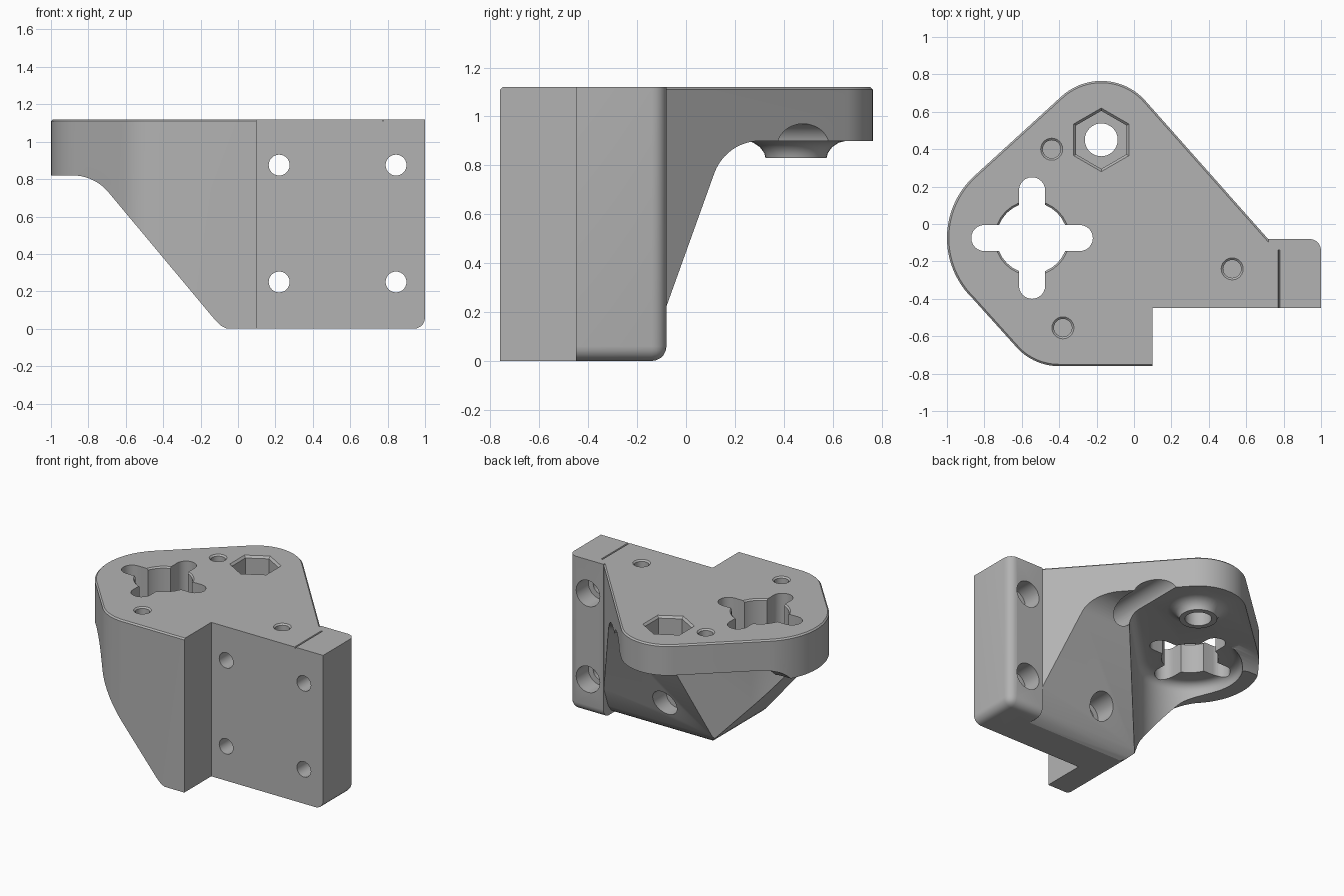
import bpy, bmesh
from math import cos, sin, radians, pi

if "Cube" in bpy.data.objects:
    bpy.data.objects.remove(bpy.data.objects["Cube"])

TOP = 1.12
CROSS = (-0.545, -0.075)
NUT = (-0.175, 0.45)

grey = bpy.data.materials.new("plain grey")
grey.use_nodes = True
grey.diffuse_color = (0.45, 0.45, 0.45, 1)
grey.node_tree.nodes["Principled BSDF"].inputs["Base Color"].default_value = (0.45, 0.45, 0.45, 1)


def arc(cx, cy, r, start, end, n=12):
    angles = [radians(start + (end - start) * i / n) for i in range(n + 1)]
    return [(cx + r * cos(a), cy + r * sin(a)) for a in angles]


def finish(name, bm):
    bmesh.ops.recalc_face_normals(bm, faces=bm.faces)
    mesh = bpy.data.meshes.new(name)
    bm.to_mesh(mesh)
    bm.free()
    obj = bpy.data.objects.new(name, mesh)
    bpy.context.collection.objects.link(obj)
    mesh.materials.append(grey)
    return obj


def prism(name, outline, lo, hi, axis="z", bevel=None, width=0.0, segments=1):
    """Extrude a 2D outline along an axis; bevel(midpoint) picks edges to round."""
    place = {"x": lambda a, b, t: (t, a, b),
             "y": lambda a, b, t: (a, t, b),
             "z": lambda a, b, t: (a, b, t)}[axis]
    bm = bmesh.new()
    rings = [[bm.verts.new(place(a, b, t)) for a, b in outline] for t in (lo, hi)]
    for ring in rings:
        bm.faces.new(ring)
    for i in range(len(outline)):
        bm.faces.new((rings[0][i - 1], rings[0][i], rings[1][i], rings[1][i - 1]))
    bmesh.ops.recalc_face_normals(bm, faces=bm.faces)
    if bevel:
        edges = [e for e in bm.edges if bevel((e.verts[0].co + e.verts[1].co) / 2)]
        bmesh.ops.bevel(bm, geom=edges, offset=width, segments=segments,
                        profile=0.5, affect="EDGES")
    return finish(name, bm)


def lathe(name, x, y, profile, sides=32):
    """Stack rings of (radius, height) around a vertical axis."""
    bm = bmesh.new()
    rings = [[bm.verts.new((x + r * sin(2 * pi * i / sides), y + r * cos(2 * pi * i / sides), z))
              for i in range(sides)] for r, z in profile]
    bm.faces.new(rings[0])
    bm.faces.new(rings[-1])
    for low, high in zip(rings, rings[1:]):
        for i in range(sides):
            bm.faces.new((low[i - 1], low[i], high[i], high[i - 1]))
    return finish(name, bm)


def combine(target, tool, operation="DIFFERENCE"):
    tool.hide_render = True
    mod = target.modifiers.new(tool.name, "BOOLEAN")
    mod.operation, mod.object, mod.solver = operation, tool, "EXACT"
    bpy.context.view_layer.objects.active = target
    bpy.ops.object.modifier_apply(modifier=mod.name)
    bpy.data.objects.remove(tool)


# Main body: rounded plan outline at full height, chamfered round the top
outline = ([(0.1, -0.45), (0.1, -0.76)]
           + arc(-0.40, -0.45, 0.31, 270, 226)
           + arc(-0.55, -0.075, 0.45, 226, 132, 24)
           + arc(*NUT, 0.315, 132, 41.5, 20)
           + [(0.77, -0.14), (0.77, -0.45)])
bracket = prism("bracket", outline, 0, TOP, bevel=lambda m: m.z > TOP - 0.001
                and not (m.x > 0.09 and m.y < -0.2), width=0.01)

# Sloping back, blending into the underside of the plate
back = ([(-0.3, -0.2), (-0.3, -0.01), (-0.21, 0), (-0.17, 0.025), (-0.135, 0.07)]
        + arc(0.304, 0.7, 0.2, 160.3, 90)
        + [(1.2, 0.9), (1.2, -0.2)])
combine(bracket, prism("back_cutter", back, -1.3, 1.3, "x"))

# Sloping left side, blending into the thicker rim
side = ([(-0.03, -0.2), (-0.03, -0.01), (-0.06, 0), (-0.09, 0.015), (-0.125, 0.05)]
        + arc(-0.885, 0.57, 0.25, 40, 90)
        + [(-1.3, 0.82), (-1.3, -0.2)])
combine(bracket, prism("side_cutter", side, -1.3, 1.3, "y"))

# Pocket under the cross opening, open toward the back
pocket = arc(*CROSS, 0.345, 118, 315, 32) + [(1.2, 1.18), (1.2, 1.8), (-1.1, 1.8), (-1.06, 0.9)]
combine(bracket, prism("pocket_cutter", pocket, -0.2, 0.9,
                       bevel=lambda m: m.z > 0.899, width=0.06, segments=5))

# Mounting block at the right end
block = prism("mounting_block", [(0.72, -0.45), (1, -0.45), (1, -0.08), (0.72, -0.08)], 0, TOP,
              bevel=lambda m: (m.x > 0.99 and (m.z < 0.01 or m.y > -0.09) and m.z < TOP - 0.01)
              or (m.z < 0.01 and m.y > -0.09), width=0.06, segments=5)
combine(bracket, block, "UNION")

# Shallow seam between plate and block
seam = [(0.765, TOP + 0.01), (0.775, TOP - 0.012), (0.785, TOP + 0.01)]
combine(bracket, prism("seam_cutter", seam, -0.5, -0.14, "y"))

# Flared boss, nut pocket and through hole
combine(bracket, lathe("nut_boss", *NUT, [(0.125, 0.83), (0.13, 0.85), (0.148, 0.875),
                                          (0.175, 0.893), (0.21, 0.901), (0.21, 0.92)]), "UNION")
combine(bracket, lathe("nut_cutter", *NUT, [(0.155, 0.95), (0.155, TOP - 0.015),
                                            (0.18, TOP + 0.01)], 6))
combine(bracket, lathe("bolt_cutter", *NUT, [(0.088, 0.7), (0.088, 1.0)]))

# Cross-shaped opening: a disc and two round-ended arms
cx, cy = CROSS
combine(bracket, lathe("cross_disc", cx, cy, [(0.19, 0.6), (0.19, TOP - 0.01), (0.21, TOP + 0.01)]))
arm_x = arc(cx + 0.255, cy, 0.07, -90, 90) + arc(cx - 0.255, cy, 0.07, 90, 270)
arm_y = arc(cx, cy + 0.255, 0.07, 0, 180) + arc(cx, cy - 0.255, 0.07, 180, 360)
for arm in (arm_x, arm_y):
    combine(bracket, prism("cross_arm", arm, 0.6, 1.3))

# Blind holes in the top
for x, y in ((-0.44, 0.4), (0.525, -0.24), (-0.38, -0.555)):
    combine(bracket, lathe("blind_hole", x, y, [(0.048, 1.02), (0.048, TOP - 0.01),
                                                (0.07, TOP + 0.01)], 24))

# Screw holes through the front, with wide bores from the back
for x in (0.22, 0.845):
    for z in (0.25, 0.875):
        combine(bracket, prism("screw_hole", arc(x, z, 0.056, 0, 345, 23), -0.6, 0, "y"))
        combine(bracket, prism("screw_bore", arc(x, z, 0.095, 0, 348.75, 31), -0.22, 1, "y"))

# Smooth curved walls, keep edges crisp
for obj in bpy.context.selected_objects:
    obj.select_set(False)
bracket.select_set(True)
bpy.context.view_layer.objects.active = bracket
bpy.ops.object.shade_smooth_by_angle(angle=radians(25))
